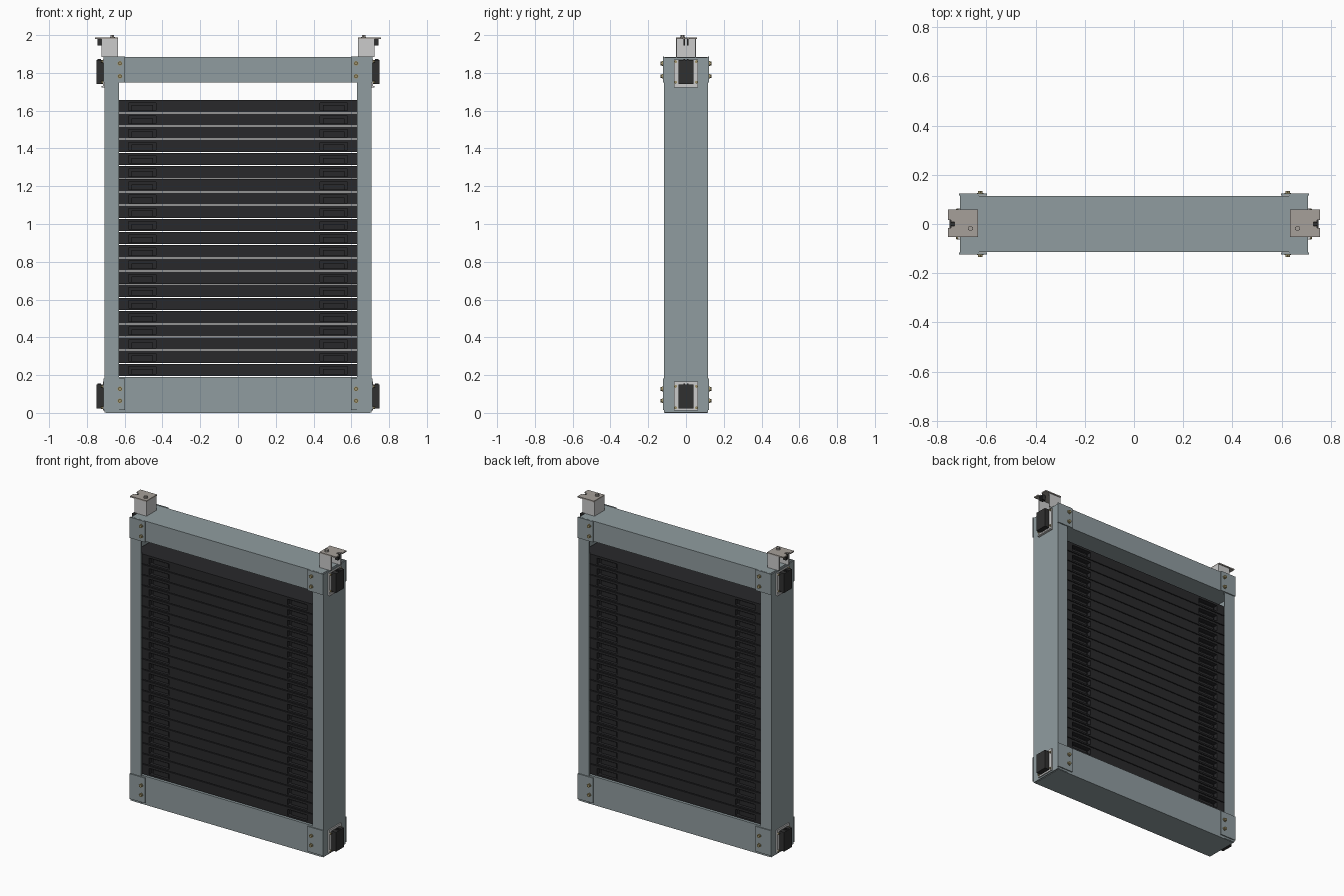
import bpy, bmesh
from mathutils import Vector, Matrix

if "Cube" in bpy.data.objects:
    bpy.data.objects.remove(bpy.data.objects["Cube"])


def material(name, rgb):
    m = bpy.data.materials.new(name)
    m.diffuse_color = (*rgb, 1)
    m.use_nodes = True
    m.node_tree.nodes["Principled BSDF"].inputs["Base Color"].default_value = m.diffuse_color
    return m


STEEL = material("blue_grey_steel", (0.28, 0.335, 0.35))
DARK = material("dark_weight", (0.022, 0.022, 0.024))
RUBBER = material("shoe_black", (0.03, 0.03, 0.03))
LIGHT = material("light_steel", (0.62, 0.62, 0.60))
TAN = material("plate_steel", (0.38, 0.35, 0.32))
BRASS = material("bolt_brass", (0.36, 0.30, 0.15))


def finish(name, bm, mat):
    bmesh.ops.recalc_face_normals(bm, faces=bm.faces)
    me = bpy.data.meshes.new(name)
    bm.to_mesh(me)
    bm.free()
    me.materials.append(mat)
    ob = bpy.data.objects.new(name, me)
    bpy.context.collection.objects.link(ob)
    return ob


def add_box(bm, x0, x1, y0, y1, z0, z1):
    mat = Matrix.LocRotScale(((x0 + x1) / 2, (y0 + y1) / 2, (z0 + z1) / 2), None,
                             (abs(x1 - x0), abs(y1 - y0), abs(z1 - z0)))
    bmesh.ops.create_cube(bm, size=1, matrix=mat)


def box(name, mat, *dims):
    bm = bmesh.new()
    add_box(bm, *dims)
    return finish(name, bm, mat)


def prism(name, mat, pts, z0, z1):
    """Extrude an xy outline upwards."""
    bm = bmesh.new()
    f = bm.faces.new([bm.verts.new((x, y, z0)) for x, y in pts])
    r = bmesh.ops.extrude_face_region(bm, geom=[f])
    bmesh.ops.translate(bm, vec=(0, 0, z1 - z0),
                        verts=[v for v in r["geom"] if isinstance(v, bmesh.types.BMVert)])
    return finish(name, bm, mat)


def bolt(name, mat, pos, axis, r=0.01, h=0.012):
    """Washer and hex head standing out along an axis."""
    bm = bmesh.new()
    axis = Vector(axis)
    rot = axis.to_track_quat('Z', 'Y')
    for rad, length, n in ((r * 1.25, h * 0.3, 16), (r, h, 6)):
        m = Matrix.LocRotScale(Vector(pos) + axis * length / 2, rot, None)
        bmesh.ops.create_cone(bm, cap_ends=True, segments=n, radius1=rad, radius2=rad,
                              depth=length, matrix=m)
    return finish(name, bm, mat)


def channel(s, xo, xi, w, t):
    """U outline with its web at xo and its open side at xi."""
    d = t if xi > xo else -t
    return [(s * x, y) for x, y in ((xo, -w), (xi, -w), (xi, -w + t), (xo + d, -w + t),
                                    (xo + d, w - t), (xi, w - t), (xi, w), (xo, w))]


# Cross beams
box("bottom_beam", STEEL, -0.70, 0.70, -0.113, 0.113, 0, 0.19)
box("top_beam", STEEL, -0.70, 0.70, -0.113, 0.113, 1.75, 1.885)

# Stack of weight slabs with hand pockets on both faces
COUNT, Z0, PITCH = 21, 0.195, 0.0698
bm = bmesh.new()
add_box(bm, -0.69, 0.69, -0.104, 0.104, Z0, Z0 + PITCH - 0.005)
PZ0, PZ1 = Z0 + 0.010, Z0 + 0.050
for co, no in [((x, 0, 0), (1, 0, 0)) for x in (-0.58, -0.435, 0.435, 0.58)] + \
              [((0, 0, z), (0, 0, 1)) for z in (PZ0, PZ1)]:
    bmesh.ops.bisect_plane(bm, geom=bm.verts[:] + bm.edges[:] + bm.faces[:],
                           plane_co=co, plane_no=no)
bm.normal_update()
pockets = [f for f in bm.faces if abs(f.normal.y) > 0.9
           and 0.435 < abs(f.calc_center_median().x) < 0.58
           and PZ0 < f.calc_center_median().z < PZ1]
for f in bmesh.ops.extrude_discrete_faces(bm, faces=pockets)["faces"]:
    side = 1 if f.calc_center_median().y > 0 else -1
    bmesh.ops.translate(bm, vec=(0, -0.03 * side, 0), verts=f.verts[:])
slabs = finish("weight_slabs", bm, DARK)
arr = slabs.modifiers.new("stack", 'ARRAY')
arr.count = COUNT
arr.use_relative_offset = False
arr.use_constant_offset = True
arr.constant_offset_displace = (0, 0, PITCH)

# Grip lip inside each pocket
bm = bmesh.new()
for sx in (-1, 1):
    for sy in (-1, 1):
        add_box(bm, sx * 0.45, sx * 0.565, sy * 0.073, sy * 0.085, PZ0, PZ1 - 0.012)
lips = finish("pocket_lips", bm, DARK)
arr = lips.modifiers.new("stack", 'ARRAY')
arr.count = COUNT
arr.use_relative_offset = False
arr.use_constant_offset = True
arr.constant_offset_displace = (0, 0, PITCH)

for s, side in ((-1, "left"), (1, "right")):
    # Upright channel, open inwards
    prism(f"{side}_upright", STEEL, channel(s, 0.708, 0.63, 0.116, 0.008), 0.003, 1.882)

    for level, pz, bolts in (("bottom", (0.015, 0.182), (0.064, 0.127)),
                             ("top", (1.748, 1.886), (1.782, 1.85))):
        # Corner plates on front and back with bolts
        for sy, face in ((-1, "front"), (1, "back")):
            box(f"{level}_{side}_{face}_corner_plate", STEEL,
                s * 0.597, s * 0.712, sy * 0.116, sy * 0.123, *pz)
            for z in bolts:
                bolt("corner_bolt", BRASS, (s * 0.625, sy * 0.123, z), (0, sy, 0))

    for level, z0, z1, b in (("bottom", 0.012, 0.165, (0.027, 0.14)),
                             ("top", 1.722, 1.872, (1.75, 1.86))):
        # Guide shoe: mounting plate, foot ledge and slotted jaws
        box(f"{level}_{side}_shoe_plate", LIGHT, s * 0.708, s * 0.716, -0.064, 0.064, z0, z1)
        if level == "top":
            box("shoe_ledge", LIGHT, s * 0.708, s * 0.722, -0.064, 0.064, z0, z0 + 0.008)
        zc = 0.087 if level == "bottom" else 1.805
        prism(f"{level}_{side}_guide_shoe", RUBBER, channel(s, 0.716, 0.750, 0.041, 0.034),
              zc - 0.064, zc + 0.064)
        for sy in (-1, 1):
            box("shoe_jaw_liner", RUBBER, s * 0.725, s * 0.745, sy * 0.005, sy * 0.012,
                zc - 0.06, zc + 0.068)
            for z in b:
                bolt("shoe_bolt", BRASS, (s * 0.716, sy * 0.055, z), (s, 0, 0), 0.006, 0.008)

    # Top bracket: channel open outwards with a notched cover plate
    prism(f"{side}_bracket", LIGHT, channel(s, 0.635, 0.722, 0.053, 0.006), 1.885, 1.979)
    prism(f"{side}_bracket_plate", TAN,
          [(s * x, y) for x, y in ((0.635, -0.053), (0.757, -0.053), (0.757, -0.017),
                                   (0.745, -0.017), (0.745, -0.009), (0.73, -0.009),
                                   (0.73, 0.009), (0.745, 0.009), (0.745, 0.017),
                                   (0.757, 0.017), (0.757, 0.058), (0.635, 0.058))], 1.979, 1.987)
    bolt("bracket_bolt", TAN, (s * 0.665, -0.018, 1.987), (0, 0, 1), 0.011, 0.013)
    # Small rail guide hanging below the notch
    for sy in (-1, 1):
        box(f"{side}_rail_guide", RUBBER, s * 0.722, s * 0.745, sy * 0.005, sy * 0.014, 1.945, 1.979)
